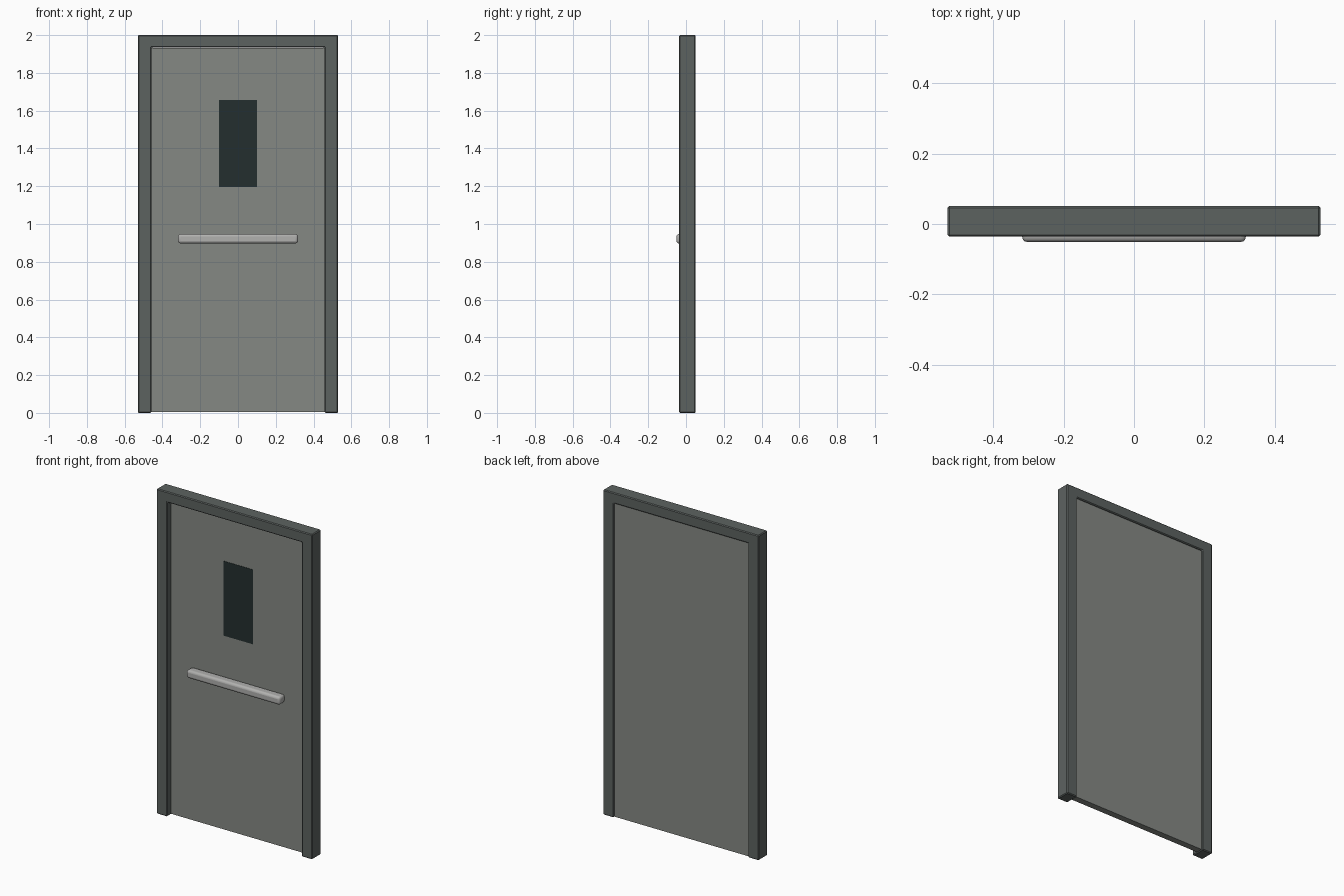
import bpy, bmesh

if "Cube" in bpy.data.objects:
    bpy.data.objects.remove(bpy.data.objects["Cube"])


def material(name, rgb):
    m = bpy.data.materials.new(name)
    m.diffuse_color = (*rgb, 1.0)
    m.use_nodes = True
    m.node_tree.nodes["Principled BSDF"].inputs["Base Color"].default_value = m.diffuse_color
    return m


FRAME = material("dark grey frame paint", (0.108, 0.123, 0.118))
LEAF = material("light grey door paint", (0.235, 0.25, 0.23))
GLASS = material("dark glass", (0.017, 0.028, 0.028))
METAL = material("brushed metal", (0.44, 0.44, 0.43))


def finish(name, bm, mat, bevel=0.0, segments=1):
    """Turn a bmesh into an object with colour, bevel and edge-aware shading."""
    bmesh.ops.recalc_face_normals(bm, faces=bm.faces)
    mesh = bpy.data.meshes.new(name)
    bm.to_mesh(mesh)
    bm.free()
    mesh.materials.append(mat)
    ob = bpy.data.objects.new(name, mesh)
    bpy.context.collection.objects.link(ob)
    if bevel:
        mod = ob.modifiers.new("soft edges", "BEVEL")
        mod.width = bevel
        mod.segments = segments
        mod.limit_method = "ANGLE"
    return ob


def extrude_profile(name, points, y0, y1, mat, bevel=0.0, segments=1):
    """Extrude an outline given in x and z from y0 back to y1."""
    bm = bmesh.new()
    face = bm.faces.new([bm.verts.new((x, y0, z)) for x, z in points])
    new = bmesh.ops.extrude_face_region(bm, geom=[face])["geom"]
    verts = [v for v in new if isinstance(v, bmesh.types.BMVert)]
    bmesh.ops.translate(bm, verts=verts, vec=(0, y1 - y0, 0))
    return finish(name, bm, mat, bevel, segments)


def panel(name, half_width, z0, z1, y0, y1, mat, bevel=0.0, segments=1):
    """A box centred on x = 0."""
    w = half_width
    pts = [(-w, z0), (w, z0), (w, z1), (-w, z1)]
    return extrude_profile(name, pts, y0, y1, mat, bevel, segments)


# Frame: two jambs and a head in one piece, open at the floor
half = [(0.53, 0.0), (0.53, 2.0)], [(0.458, 1.934), (0.458, 0.0)]
outer, inner = half
left_outer = [(-x, z) for x, z in reversed(outer)]
left_inner = [(-x, z) for x, z in reversed(inner)]
extrude_profile("door_frame", outer + left_outer + left_inner + inner,
                -0.036, 0.051, FRAME, 0.005)

# Door leaf, set back from the front of the frame
panel("door_leaf", 0.457, 0.004, 1.933, 0.003, 0.043, LEAF)

# Vision panel on the front only
panel("window", 0.10, 1.197, 1.656, 0.001, 0.006, GLASS)

# Push bar with rounded edges
bar = panel("push_bar", 0.318, 0.897, 0.947, -0.051, 0.006, METAL, 0.014, 3)
bpy.context.view_layer.objects.active = bar
bar.select_set(True)
bpy.ops.object.shade_smooth_by_angle()
bar.select_set(False)
